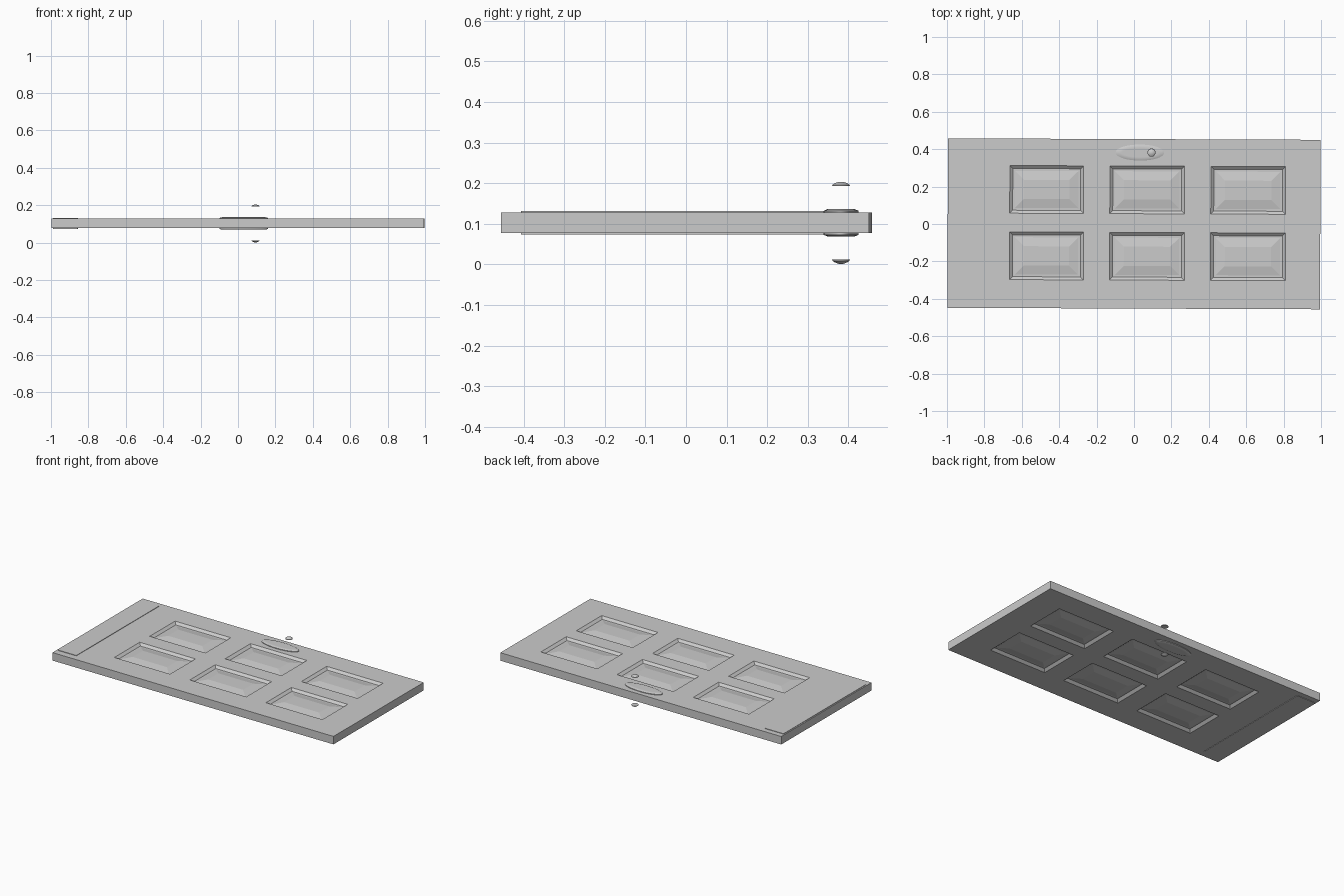
import bpy, bmesh, math
from mathutils import Matrix

if "Cube" in bpy.data.objects:
    bpy.data.objects.remove(bpy.data.objects["Cube"])

TURN = Matrix.Rotation(-0.004, 4, 'Z')   # door lies very slightly askew
Z_LOW, Z_TOP = 0.077, 0.128
Z_MID = (Z_LOW + Z_TOP) / 2

grey = bpy.data.materials.new("light grey")
grey.diffuse_color = (0.6, 0.6, 0.6, 1)
grey.use_nodes = True
grey.node_tree.nodes["Principled BSDF"].inputs["Base Color"].default_value = grey.diffuse_color


def finish(name, bm, smooth=False):
    bmesh.ops.recalc_face_normals(bm, faces=bm.faces)
    bm.transform(TURN)
    mesh = bpy.data.meshes.new(name)
    bm.to_mesh(mesh)
    bm.free()
    mesh.materials.append(grey)
    obj = bpy.data.objects.new(name, mesh)
    bpy.context.collection.objects.link(obj)
    if smooth:
        bpy.context.view_layer.objects.active = obj
        obj.select_set(True)
        bpy.ops.object.shade_smooth_by_angle(angle=math.radians(35))
        obj.select_set(False)
    return obj


def mirror_z(bm):
    """Copy a part to the other face of the door."""
    copy = bmesh.ops.duplicate(bm, geom=bm.verts[:] + bm.edges[:] + bm.faces[:])
    for v in copy["geom"]:
        if isinstance(v, bmesh.types.BMVert):
            v.co.z = 2 * Z_MID - v.co.z


def lathe(bm, center, rings, sides):
    """Closed stack of elliptical rings given as (radius x, radius y, z)."""
    cx, cy = center
    loops = []
    for rx, ry, z in rings:
        loops.append([bm.verts.new((cx + rx * math.cos(2 * math.pi * i / sides),
                                    cy + ry * math.sin(2 * math.pi * i / sides), z))
                      for i in range(sides)])
    for a, b in zip(loops, loops[1:]):
        for i in range(sides):
            j = (i + 1) % sides
            bm.faces.new((a[i], a[j], b[j], b[i]))
    bm.faces.new(loops[0][::-1])
    bm.faces.new(loops[-1])


# Door slab, split so that each panel is one face on both sides
xs = [-0.996, -0.665, -0.27, -0.13, 0.27, 0.41, 0.81, 0.996]
ys = [-0.452, -0.30, -0.045, 0.055, 0.31, 0.454]
bm = bmesh.new()
bmesh.ops.create_cube(bm, size=1)
for v in bm.verts:
    v.co = (xs[-1] if v.co.x > 0 else xs[0],
            ys[-1] if v.co.y > 0 else ys[0],
            Z_TOP if v.co.z > 0 else Z_LOW)
for cuts, axis in ((xs[1:-1], 0), (ys[1:-1], 1)):
    for c in cuts:
        co, no = [0, 0, 0], [0, 0, 0]
        co[axis], no[axis] = c, 1
        bmesh.ops.bisect_plane(bm, geom=bm.verts[:] + bm.edges[:] + bm.faces[:],
                               plane_co=co, plane_no=no)
bm.normal_update()


def is_panel(face):
    c = face.calc_center_median()
    return (abs(face.normal.z) > 0.9
            and any(xs[i] < c.x < xs[i + 1] for i in (1, 3, 5))
            and any(ys[i] < c.y < ys[i + 1] for i in (1, 3)))


# Sunken moulding, flat groove, then a sloped raised field
panels = [f for f in bm.faces if is_panel(f)]
for width, depth in ((0.016, -0.014), (0.012, 0.0), (0.048, 0.009)):
    bmesh.ops.inset_individual(bm, faces=panels, thickness=width, depth=depth,
                               use_even_offset=True)
finish("door_slab", bm)

# Kick plates on both faces at the bottom end of the door
bm = bmesh.new()
bmesh.ops.create_cube(bm, size=1)
for v in bm.verts:
    v.co = (-0.857 if v.co.x > 0 else -0.988,
            0.42 if v.co.y > 0 else -0.41,
            Z_TOP + 0.003 if v.co.z > 0 else Z_TOP - 0.002)
mirror_z(bm)
finish("kick_plates", bm)

# Oval lock plates with a stepped rim
bm = bmesh.new()
lathe(bm, (0.03, 0.382), [(0.13, 0.043, Z_TOP - 0.002), (0.13, 0.043, Z_TOP + 0.004),
                          (0.115, 0.034, Z_TOP + 0.008), (0.095, 0.024, Z_TOP + 0.008)], 32)
mirror_z(bm)
finish("lock_plates", bm, True)

# Free-standing domed knob caps above and below the lock plates
bm = bmesh.new()
lathe(bm, (0.092, 0.382), [(0.022, 0.022, 0.193), (0.021, 0.021, 0.196),
                           (0.015, 0.015, 0.2), (0.006, 0.006, 0.2035)], 20)
mirror_z(bm)
finish("knob_caps", bm, True)
